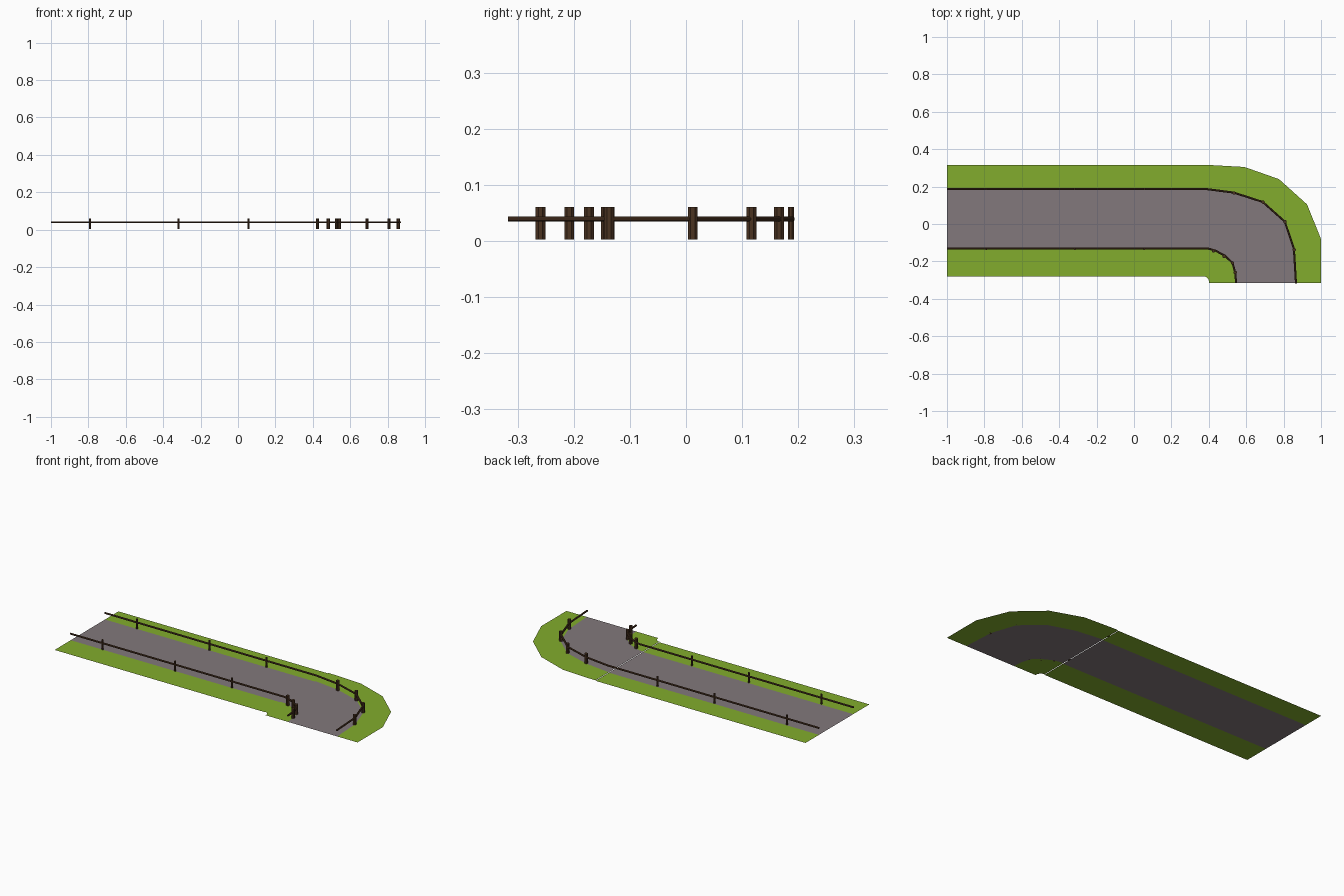
import bpy, bmesh, math
from mathutils import Vector

if "Cube" in bpy.data.objects:
    bpy.data.objects.remove(bpy.data.objects["Cube"])


def material(name, rgb):
    m = bpy.data.materials.new(name)
    m.diffuse_color = (*rgb, 1)
    m.use_nodes = True
    m.node_tree.nodes["Principled BSDF"].inputs["Base Color"].default_value = m.diffuse_color
    return m


GRASS = material("grass green", (0.225, 0.415, 0.026))
ROAD = material("road grey", (0.225, 0.19, 0.2))
WOOD = material("dark wood", (0.07, 0.033, 0.015))

# Bend outlines, from the joint with the straight to the open end
grass_outer = [(.37, .315), (.41, .315), (.59, .305), (.775, .24), (.925, .105), (1, -.08), (1, -.315)]
road_outer = [(.36, .192), (.37, .19), (.535, .17), (.69, .12), (.808, .015), (.857, -.13), (.868, -.315)]
road_inner = [(.37, -.13), (.395, -.131), (.435, -.142), (.485, -.169), (.527, -.208), (.541, -.26), (.546, -.315)]
grass_inner = [(.37, -.28), (.375, -.28), (.384, -.283), (.391, -.288), (.397, -.295), (.4, -.303), (.4, -.315)]
road_outer[0] = (.37, .19)
road_outer[1] = (.38, .19)


def ground(name, rows, z):
    """Grass, road and grass strips between four outlines."""
    bm = bmesh.new()
    grid = [[bm.verts.new((x, y, z)) for x, y in r] for r in rows]
    for k in range(3):
        for i in range(len(rows[0]) - 1):
            f = bm.faces.new((grid[k][i], grid[k + 1][i], grid[k + 1][i + 1], grid[k][i + 1]))
            f.material_index = 1 if k == 1 else 0
    me = bpy.data.meshes.new(name)
    bm.to_mesh(me)
    bm.free()
    me.materials.append(GRASS)
    me.materials.append(ROAD)
    bpy.context.collection.objects.link(bpy.data.objects.new(name, me))


rows = [grass_outer, road_outer, road_inner, grass_inner]
ground("straight_ground", [[(-1, r[0][1]), r[0]] for r in rows], 0)
ground("bend_ground", rows, 0.003)


def rail(name, pts):
    """Eight-sided bar swept along the road edge with mitred corners."""
    pts = [Vector((x, y, .0395)) for x, y in pts]
    bm = bmesh.new()
    rings = []
    for i, p in enumerate(pts):
        a = (p - pts[max(i - 1, 0)]).normalized()
        b = (pts[min(i + 1, len(pts) - 1)] - p).normalized()
        t = (a + b).normalized()
        if i == len(pts) - 1:
            t = Vector((0, -1, 0))
        side = Vector((t.y, -t.x, 0))
        rings.append([bm.verts.new(p + side * .006 * math.cos(q) + Vector((0, 0, .005 * math.sin(q))))
                      for q in [math.tau * (j + .5) / 8 for j in range(8)]])
    for r, s in zip(rings, rings[1:]):
        for j in range(8):
            bm.faces.new((r[j], r[(j + 1) % 8], s[(j + 1) % 8], s[j]))
    bm.faces.new(rings[0])
    bm.faces.new(rings[-1])
    bmesh.ops.recalc_face_normals(bm, faces=bm.faces)
    me = bpy.data.meshes.new(name)
    bm.to_mesh(me)
    bm.free()
    me.materials.append(WOOD)
    bpy.context.collection.objects.link(bpy.data.objects.new(name, me))


rail("outer_rail", [(-1, .188)] + [(x - .002, y - .002) for x, y in road_outer[1:]])
rail("inner_rail", [(-1, -.132)] + road_inner[1:])


def post(name, x, y, r):
    bpy.ops.mesh.primitive_cylinder_add(vertices=8, radius=r, depth=.058, location=(x, y, .032),
                                        rotation=(0, 0, math.pi / 8))
    o = bpy.context.object
    o.name = name
    o.data.materials.append(WOOD)


# Slim posts on the straight, thicker ones round the bend
for x in (-.79, -.317, .055):
    post("outer_straight_post", x, .187, .0058)
    post("inner_straight_post", x, -.133, .0058)
for x, y in [(.535, .166), (.69, .117), (.807, .012), (.857, -.137)]:
    post("outer_bend_post", x, y, .0095)
for x, y in [(.425, -.143), (.482, -.173), (.527, -.208), (.541, -.259)]:
    post("inner_bend_post", x, y, .0095)
